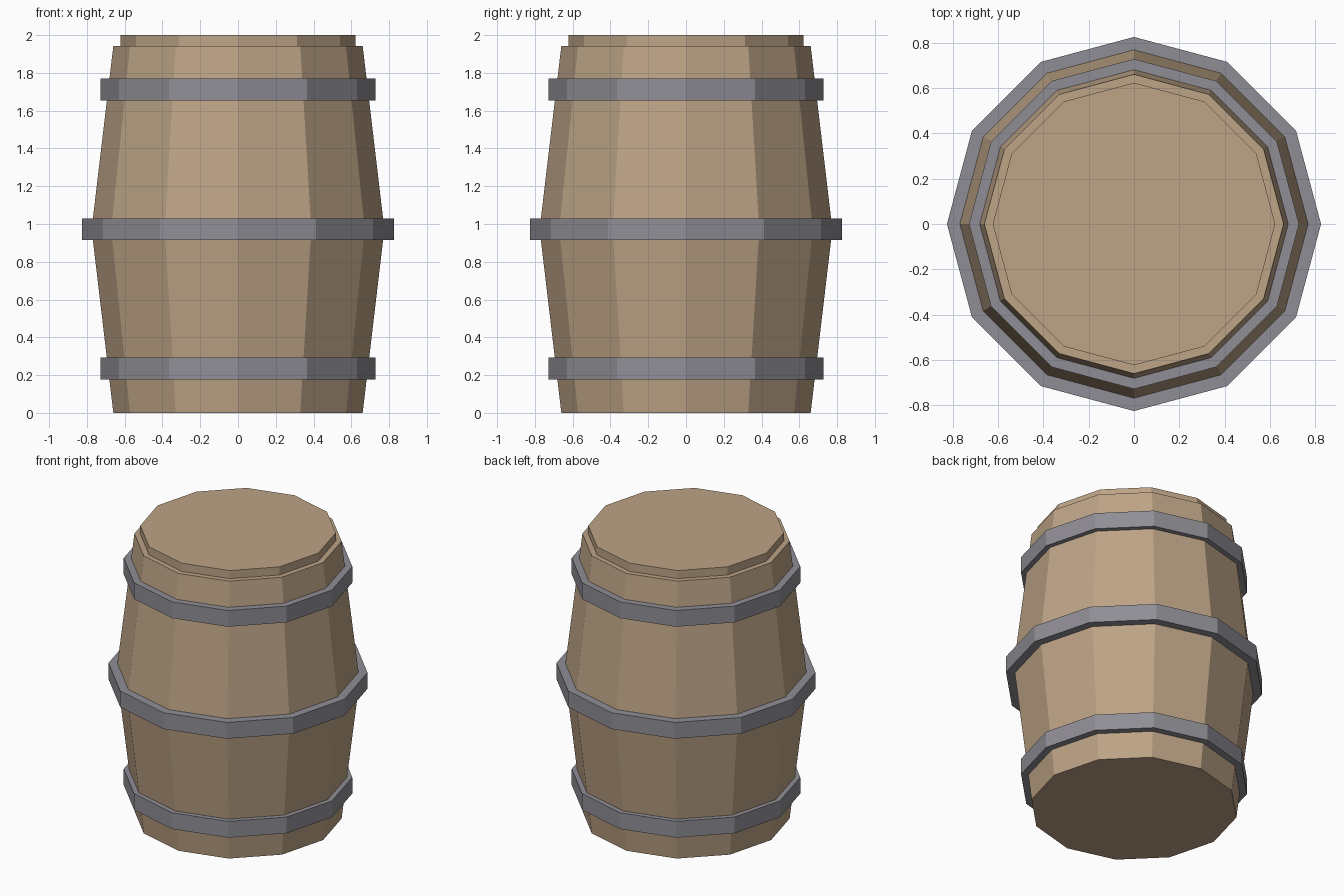
import bpy, bmesh, math

if "Cube" in bpy.data.objects:
    bpy.data.objects.remove(bpy.data.objects["Cube"])

SIDES = 12


def material(name, color):
    m = bpy.data.materials.new(name)
    m.diffuse_color = (*color, 1.0)
    m.use_nodes = True
    m.node_tree.nodes["Principled BSDF"].inputs["Base Color"].default_value = m.diffuse_color
    return m


wood = material("wood", (0.51, 0.37, 0.24))
iron = material("iron", (0.275, 0.27, 0.30))


def lathe(name, profile, mat, closed=False):
    """Spin (radius, z) points, listed bottom to top on the outside, around z."""
    bm = bmesh.new()
    rings = [[bm.verts.new((r * math.cos(math.tau * i / SIDES),
                            r * math.sin(math.tau * i / SIDES), z))
              for i in range(SIDES)] for r, z in profile]
    pairs = list(zip(rings, rings[1:]))
    if closed:
        pairs.append((rings[-1], rings[0]))
    else:
        bm.faces.new(rings[0][::-1])
        bm.faces.new(rings[-1])
    for lo, hi in pairs:
        for i in range(SIDES):
            j = (i + 1) % SIDES
            bm.faces.new((lo[i], lo[j], hi[j], hi[i]))
    mesh = bpy.data.meshes.new(name)
    bm.to_mesh(mesh)
    bm.free()
    mesh.materials.append(mat)
    obj = bpy.data.objects.new(name, mesh)
    bpy.context.collection.objects.link(obj)
    return obj


# Bulging staves with the raised lid stepped in on top
lathe("barrel_body", [(0.66, 0), (0.775, 0.972), (0.66, 1.943),
                      (0.623, 1.943), (0.623, 2.0)], wood)

# Three straight-sided hoops, their inner walls sunk into the staves
for name, radius, z in (("lower_hoop", 0.728, 0.235),
                        ("middle_hoop", 0.825, 0.973),
                        ("upper_hoop", 0.728, 1.712)):
    lo, hi, inner = z - 0.057, z + 0.057, radius - 0.09
    lathe(name, [(inner, lo), (radius, lo), (radius, hi), (inner, hi)],
          iron, closed=True)
